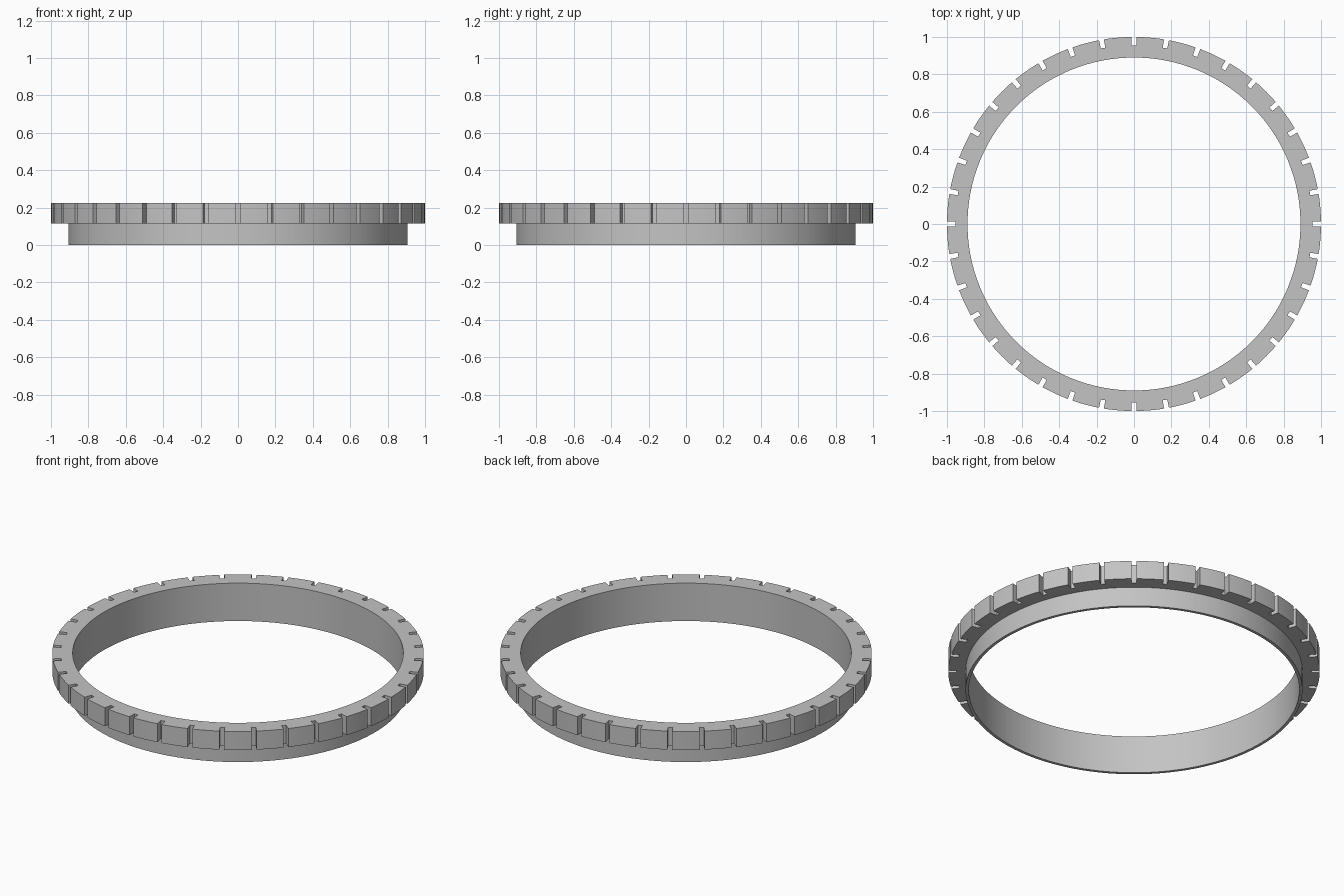
import bpy
import bmesh
from math import radians, asin, sin, cos

cube = bpy.data.objects.get("Cube")
if cube:
    bpy.data.objects.remove(cube, do_unlink=True)

NOTCHES = 36
ARC_STEPS = 6
R_INNER, R_SLEEVE, R_FLOOR, R_FLANGE = 0.89, 0.907, 0.955, 1.0
Z_STEP, Z_TOP = 0.115, 0.225
HALF_NOTCH = 0.013


def outline():
    """Angle and outer radius around the notched flange."""
    pitch = radians(360 / NOTCHES)
    floor_a = asin(HALF_NOTCH / R_FLOOR)
    rim_a = asin(HALF_NOTCH / R_FLANGE)
    for i in range(NOTCHES):
        mid = i * pitch
        yield mid - floor_a, R_FLOOR
        yield mid + floor_a, R_FLOOR
        for k in range(ARC_STEPS + 1):
            yield mid + rim_a + (pitch - 2 * rim_a) * k / ARC_STEPS, R_FLANGE


# Sweep the stepped section round the axis, changing its outer radius at notches
bm = bmesh.new()
sections = []
for angle, r_out in outline():
    profile = [(R_INNER, 0), (R_SLEEVE, 0), (R_SLEEVE, Z_STEP),
               (r_out, Z_STEP), (r_out, Z_TOP), (R_INNER, Z_TOP)]
    sections.append([bm.verts.new((r * cos(angle), r * sin(angle), z))
                     for r, z in profile])
for a, b in zip(sections, sections[1:] + sections[:1]):
    for j in range(len(a)):
        k = (j + 1) % len(a)
        bm.faces.new((a[j], b[j], b[k], a[k]))
bmesh.ops.recalc_face_normals(bm, faces=bm.faces)

mesh = bpy.data.meshes.new("notched_ring")
bm.to_mesh(mesh)
bm.free()
ring = bpy.data.objects.new("notched_ring", mesh)
bpy.context.collection.objects.link(ring)

# Plain grey finish
grey = bpy.data.materials.new("plain_grey")
grey.use_nodes = True
colour = (0.55, 0.55, 0.55, 1)
grey.diffuse_color = colour
grey.node_tree.nodes["Principled BSDF"].inputs["Base Color"].default_value = colour
mesh.materials.append(grey)

# Smooth round walls, crisp corners
bpy.ops.object.select_all(action="DESELECT")
ring.select_set(True)
bpy.context.view_layer.objects.active = ring
bpy.ops.object.shade_smooth_by_angle(angle=radians(30))
